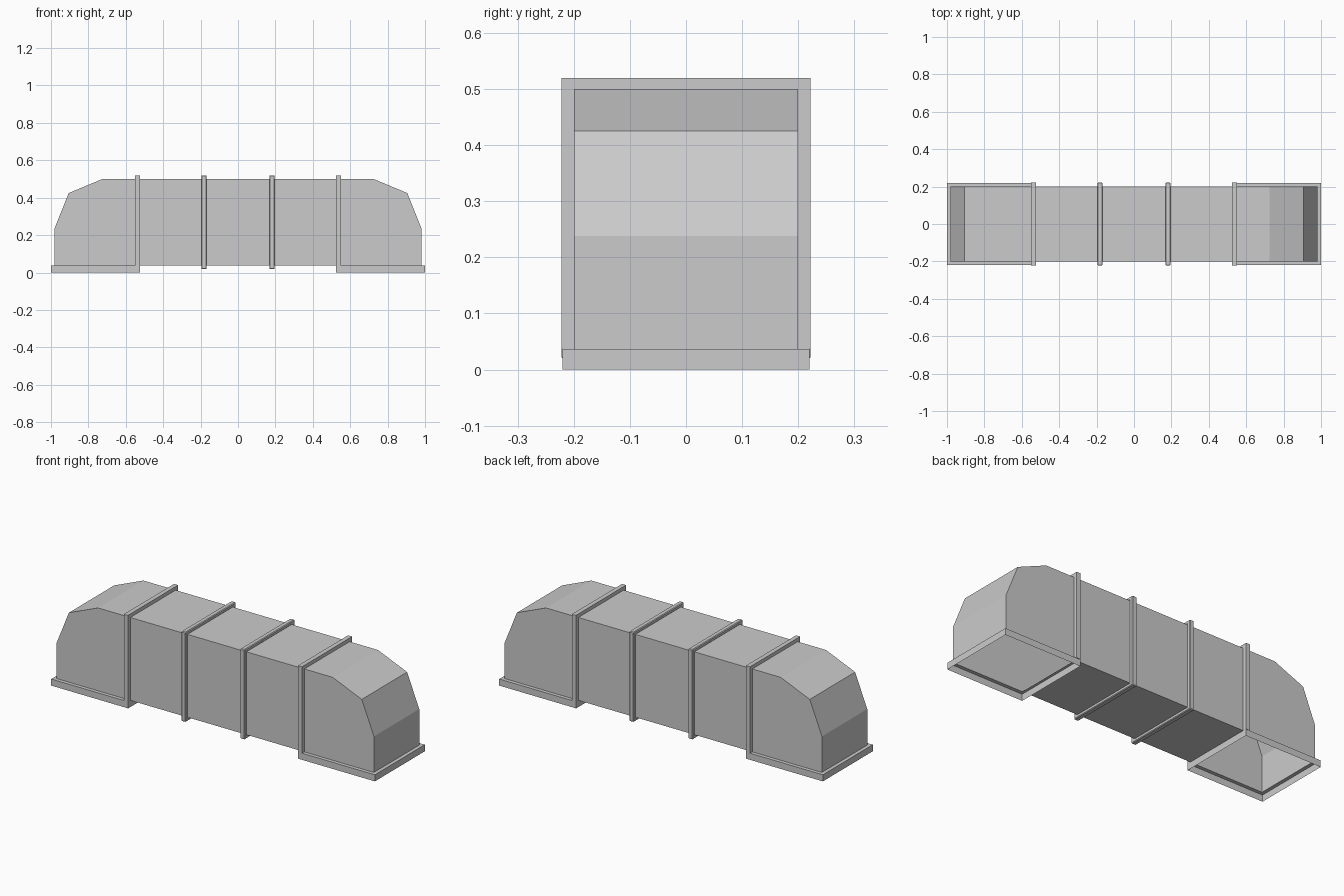
import bpy
import bmesh

if "Cube" in bpy.data.objects:
    bpy.data.objects.remove(bpy.data.objects["Cube"], do_unlink=True)

metal = bpy.data.materials.new("duct_grey")
metal.use_nodes = True
grey = (0.6, 0.6, 0.6, 1)
metal.diffuse_color = grey
metal.node_tree.nodes["Principled BSDF"].inputs["Base Color"].default_value = grey

HALF_Y, BASE, TOP = 0.2, 0.037, 0.5     # duct half width, underside, top
MOUTH = 0.54                            # inner edge of the open ends


def finish(name, bm):
    mesh = bpy.data.meshes.new(name)
    bmesh.ops.recalc_face_normals(bm, faces=bm.faces)
    bm.to_mesh(mesh)
    bm.free()
    mesh.materials.append(metal)
    obj = bpy.data.objects.new(name, mesh)
    bpy.context.collection.objects.link(obj)
    return obj


# Sheet-metal duct: side profile swept across, open underneath at both ends
def duct():
    bm = bmesh.new()
    half = [(MOUTH, BASE), (0.98, BASE), (0.98, 0.238), (0.905, 0.425), (0.725, TOP)]
    outline = half + [(-x, z) for x, z in reversed(half)]
    front, back = [[bm.verts.new((x, y, z)) for x, z in outline] for y in (-HALF_Y, HALF_Y)]
    bm.faces.new(front)
    bm.faces.new(back[::-1])
    n = len(outline)
    for i in range(n):
        if i in (0, n - 2):             # the two mouths stay open
            continue
        j = (i + 1) % n
        bm.faces.new((front[i], back[i], back[j], front[j]))
    finish("duct_body", bm)


# Thin skirt round each mouth: a ledge out from the wall and a lip down to the floor
def mouth_skirt(name, side):
    bm = bmesh.new()
    loops = []
    for x0, x1, y, z in ((MOUTH, 0.98, HALF_Y, BASE),
                         (0.525, 1.0, 0.22, BASE),
                         (0.525, 1.0, 0.22, 0)):
        corners = ((x0, -y), (x1, -y), (x1, y), (x0, y))
        loops.append([bm.verts.new((side * a, b, z)) for a, b in corners])
    for upper, lower in zip(loops, loops[1:]):
        for i in range(4):
            j = (i + 1) % 4
            bm.faces.new((upper[i], upper[j], lower[j], lower[i]))
    finish(name, bm)


# Square-section collar round the duct
def collar(name, x, width, low, bevel):
    bm = bmesh.new()
    rings = []
    for px in (x - width / 2, x + width / 2):
        for y, z0, z1 in ((0.222, low, 0.52), (HALF_Y, BASE, TOP)):
            rings.append([bm.verts.new((px, a, b)) for a, b in
                          ((-y, z0), (y, z0), (y, z1), (-y, z1))])
    outer_a, inner_a, outer_b, inner_b = rings
    for p, q in ((outer_a, inner_a), (inner_a, inner_b), (inner_b, outer_b), (outer_b, outer_a)):
        for i in range(4):
            j = (i + 1) % 4
            if low >= BASE and i == 0:  # no bar across an open mouth
                continue
            bm.faces.new((p[i], p[j], q[j], q[i]))
    obj = finish(name, bm)
    if bevel:
        mod = obj.modifiers.new("softened_edges", "BEVEL")
        mod.width = bevel
        mod.segments = 1


duct()
for label, side in (("left", 1), ("right", -1)):
    mouth_skirt(label + "_mouth_skirt", side)
    collar(label + "_end_collar", side * 0.5375, 0.025, BASE, 0)
    collar(label + "_middle_collar", side * 0.182, 0.028, 0.018, 0.004)
